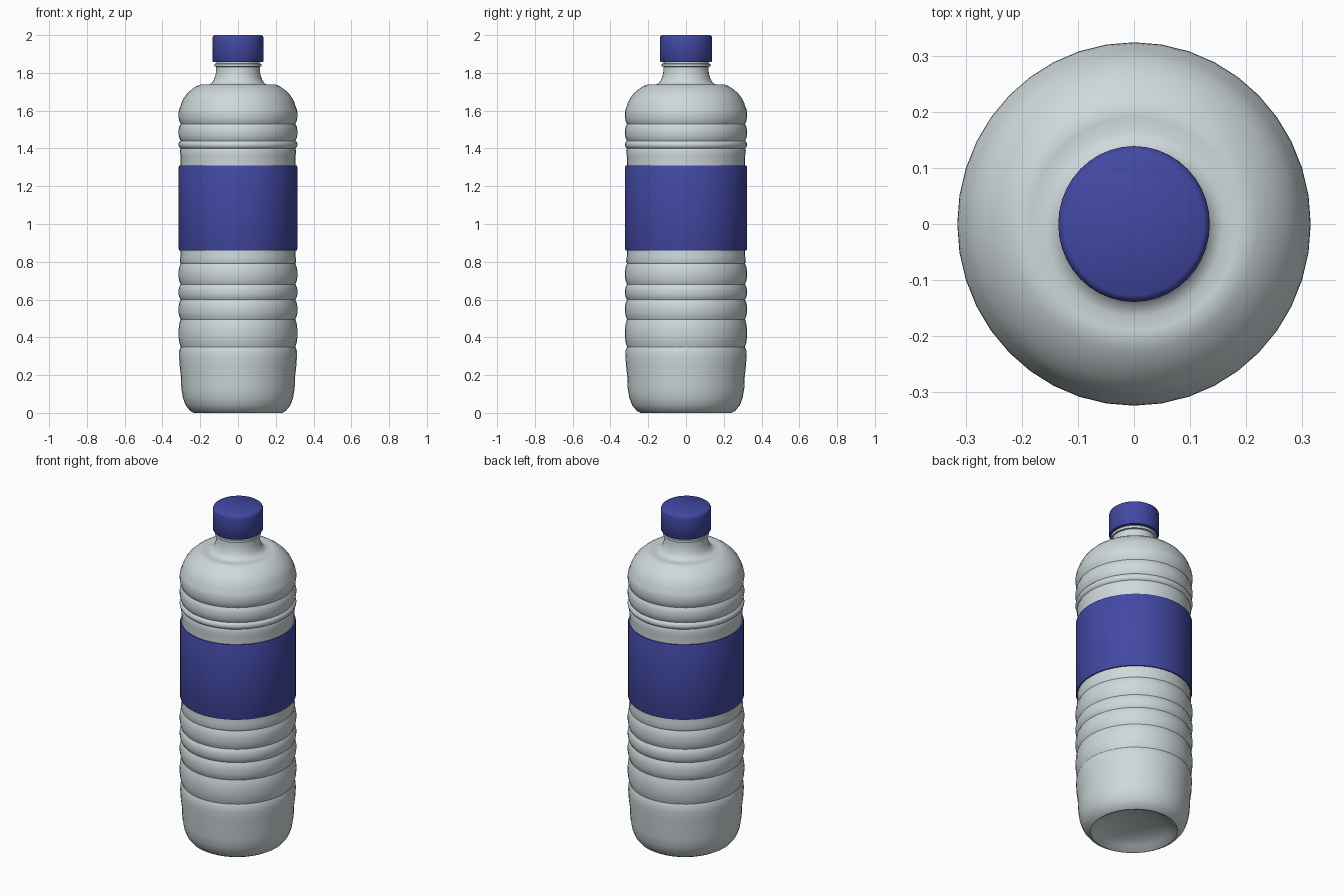
import bpy, bmesh, math

if "Cube" in bpy.data.objects:
    bpy.data.objects.remove(bpy.data.objects["Cube"])

SEG = 40
Y_SCALE = 1.028   # the bottle is very slightly deeper than wide


def material(name, color):
    m = bpy.data.materials.new(name)
    m.diffuse_color = color
    m.use_nodes = True
    m.node_tree.nodes["Principled BSDF"].inputs["Base Color"].default_value = m.diffuse_color
    return m


def lathe(name, profile, mat, angle=35):
    """Spin a (radius, z) profile round the z axis; radius 0 closes at a pole."""
    bm = bmesh.new()
    rings = []
    for r, z in profile:
        if r == 0:
            rings.append([bm.verts.new((0, 0, z))] * SEG)
        else:
            rings.append([bm.verts.new((r * math.cos(2 * math.pi * i / SEG),
                                        r * Y_SCALE * math.sin(2 * math.pi * i / SEG), z))
                          for i in range(SEG)])
    for a, b in zip(rings, rings[1:]):
        for i in range(SEG):
            j = (i + 1) % SEG
            quad = list(dict.fromkeys((a[i], a[j], b[j], b[i])))
            bm.faces.new(quad)
    bmesh.ops.recalc_face_normals(bm, faces=bm.faces)
    me = bpy.data.meshes.new(name)
    bm.to_mesh(me)
    bm.free()
    ob = bpy.data.objects.new(name, me)
    bpy.context.collection.objects.link(ob)
    me.materials.append(mat)
    bpy.ops.object.select_all(action='DESELECT')
    ob.select_set(True)
    bpy.context.view_layer.objects.active = ob
    bpy.ops.object.shade_smooth_by_angle(angle=math.radians(angle))
    return ob


def ribs(creases, low, high, steps=6):
    """Rounded bulges between successive crease heights."""
    pts = []
    for z0, z1 in zip(creases, creases[1:]):
        for k in range(steps):
            t = k / steps
            pts.append((low + (high - low) * math.sin(math.pi * t) ** 0.6, z0 + (z1 - z0) * t))
    return pts + [(low, creases[-1])]


plastic = material("clear_plastic", (0.62, 0.69, 0.71, 1))
blue = material("blue_plastic", (0.055, 0.065, 0.37, 1))

# Bottle body: recessed base, ribbed lower half, ribbed upper half, shoulder, neck
base = [(0, 0.06), (0.08, 0.056), (0.15, 0.043), (0.20, 0.022), (0.225, 0.003),
        (0.235, 0.0), (0.255, 0.012), (0.277, 0.04), (0.292, 0.08), (0.30, 0.13),
        (0.303, 0.20), (0.309, 0.25), (0.312, 0.30), (0.311, 0.33)]
lower = ribs([0.35, 0.495, 0.60, 0.68, 0.79], 0.304, 0.315)
waist = [(0.308, 0.80), (0.305, 0.83), (0.304, 0.87), (0.304, 1.30), (0.305, 1.36), (0.308, 1.39)]
upper = ribs([1.40, 1.44, 1.53, 1.625], 0.304, 0.315)
shoulder = [(0.300, 1.64), (0.288, 1.665), (0.27, 1.69), (0.245, 1.713), (0.22, 1.73),
            (0.20, 1.738), (0.185, 1.738), (0.16, 1.736)]
neck = [(0.14, 1.745), (0.127, 1.765), (0.118, 1.795), (0.115, 1.83), (0.115, 1.87), (0, 1.87)]
lathe("bottle_body", base + lower + waist + upper + shoulder + neck, plastic)

# Neck collar under the cap
lathe("neck_collar", [(0.112, 1.832), (0.125, 1.834), (0.125, 1.848), (0.112, 1.85)], plastic)

# Label wrapped round the middle
lathe("label", [(0.303, 0.86), (0.311, 0.86), (0.314, 0.868), (0.314, 1.302),
                (0.311, 1.31), (0.303, 1.31)], blue)

# Screw cap
lathe("cap", [(0, 1.857), (0.131, 1.857), (0.135, 1.862), (0.135, 1.985), (0.132, 1.994),
              (0.124, 2.0), (0, 2.0)], blue, 50)
